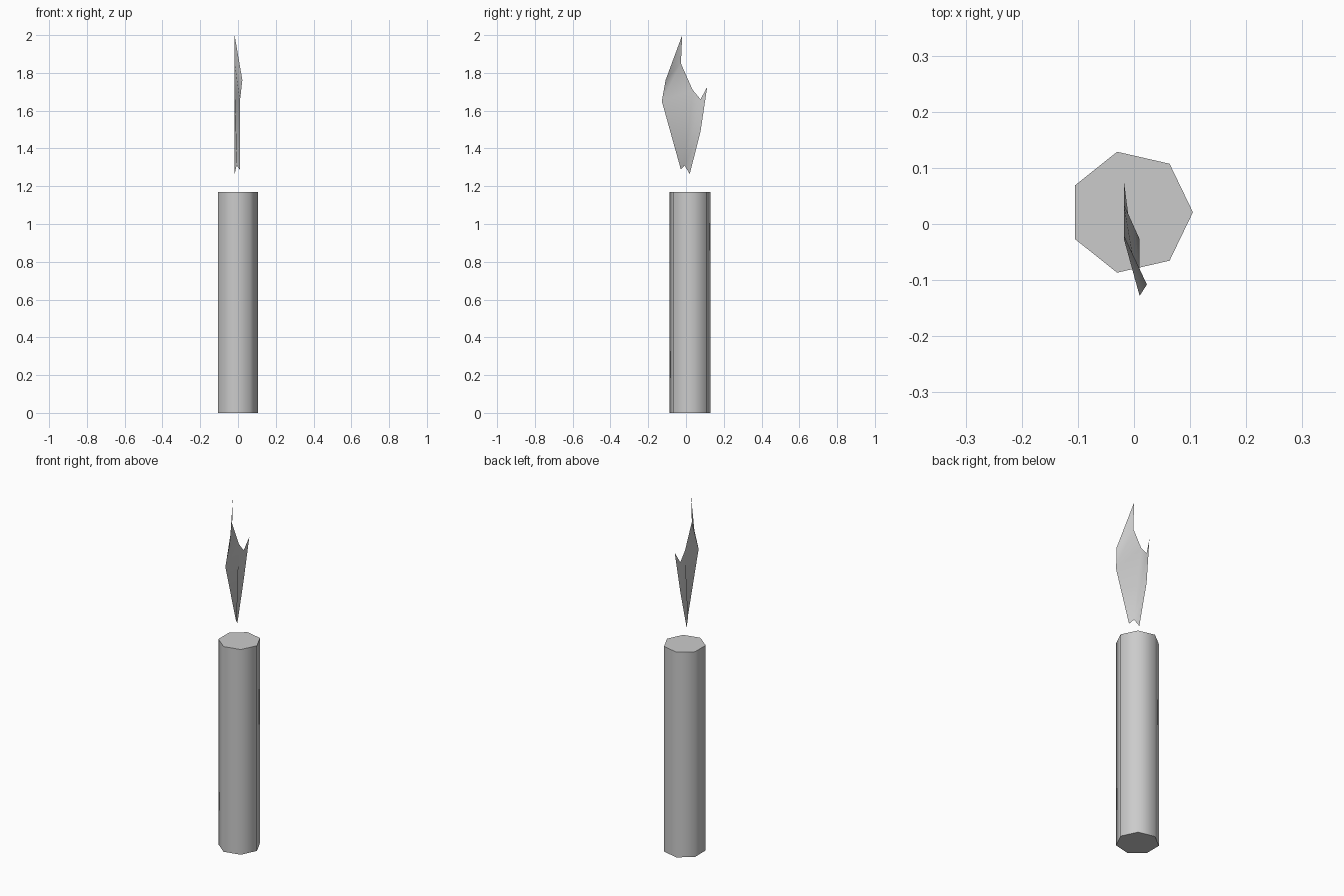
import bpy, math

if "Cube" in bpy.data.objects:
    bpy.data.objects.remove(bpy.data.objects["Cube"])


def make_object(name, verts, faces):
    mesh = bpy.data.meshes.new(name)
    mesh.from_pydata(verts, [], faces)
    mesh.update()
    obj = bpy.data.objects.new(name, mesh)
    bpy.context.collection.objects.link(obj)
    bpy.ops.object.select_all(action='DESELECT')
    obj.select_set(True)
    bpy.context.view_layer.objects.active = obj
    bpy.ops.object.shade_smooth_by_angle(angle=math.radians(60))
    return obj


# Candle body: seven-sided prism with one corner pointing to +x
SIDES, RADIUS, HEIGHT = 7, 0.1105, 1.17
ring = [(-0.0055 + RADIUS * math.cos(2 * math.pi * i / SIDES),
         0.021 + RADIUS * math.sin(2 * math.pi * i / SIDES)) for i in range(SIDES)]
body_verts = [(x, y, z) for z in (0, HEIGHT) for x, y in ring]
body_faces = [(i, (i + 1) % SIDES, (i + 1) % SIDES + SIDES, i + SIDES) for i in range(SIDES)]
body_faces += [tuple(reversed(range(SIDES))), tuple(range(SIDES, 2 * SIDES))]
make_object("candle_body", body_verts, body_faces)

# Flame: thin, slightly twisted sheet, outline listed clockwise seen from +x
outline = [
    (-0.018, -0.020, 2.000),   # tall tip
    (-0.018, -0.027, 1.850),
    (-0.018, 0.035, 1.710),
    (-0.018, 0.077, 1.660),    # notch under the small tip
    (-0.007, 0.112, 1.725),    # small tip
    (-0.018, 0.077, 1.490),
    (-0.018, 0.020, 1.265),    # lower tip
    (-0.007, -0.008, 1.310),   # bottom notch
    (0.010, -0.027, 1.288),    # second lower tip
    (0.010, -0.128, 1.650),
    (0.023, -0.108, 1.762),
]
tris = [(0, 1, 10), (1, 9, 10), (1, 2, 9), (2, 8, 9), (2, 7, 8),
        (2, 3, 7), (3, 5, 7), (5, 6, 7), (3, 4, 5)]
make_object("flame", outline, [t[::-1] for t in tris])
